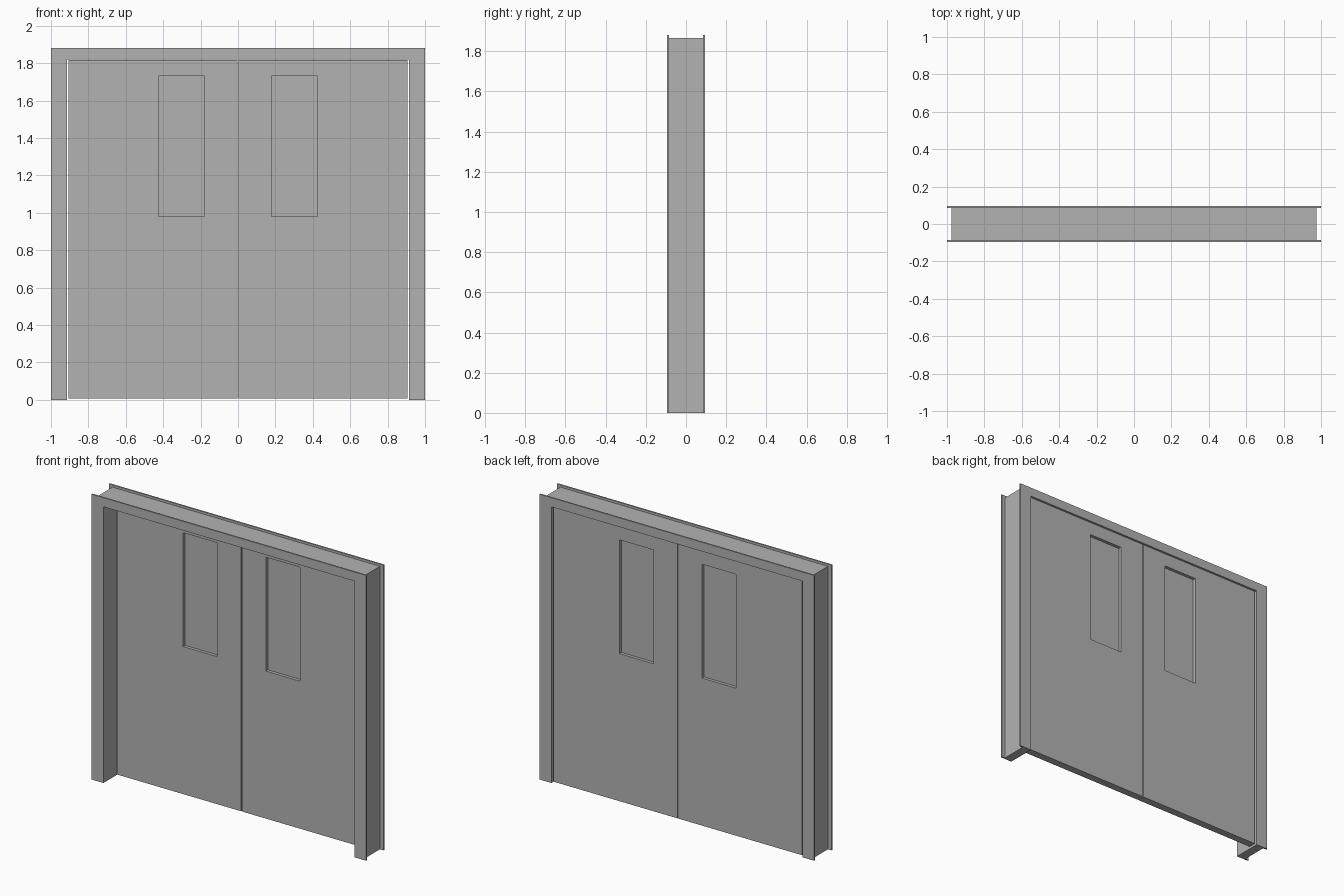
import bpy
import bmesh

cube = bpy.data.objects.get("Cube")
if cube:
    bpy.data.objects.remove(cube, do_unlink=True)

paint = bpy.data.materials.new("grey_paint")
paint.use_nodes = True
grey = (0.45, 0.45, 0.45, 1)
paint.diffuse_color = grey
paint.node_tree.nodes["Principled BSDF"].inputs["Base Color"].default_value = grey

HALF_DEPTH = 0.095
INNER_X, INNER_Z = 0.915, 1.82


def prism(name, outlines, y0, y1):
    """Extrude flat x-z outlines from y0 to y1 into one object."""
    bm = bmesh.new()
    for outline in outlines:
        face = bm.faces.new([bm.verts.new((x, y0, z)) for x, z in outline])
        new = bmesh.ops.extrude_face_region(bm, geom=[face])["geom"]
        verts = [v for v in new if isinstance(v, bmesh.types.BMVert)]
        bmesh.ops.translate(bm, vec=(0, y1 - y0, 0), verts=verts)
    bmesh.ops.recalc_face_normals(bm, faces=bm.faces)
    mesh = bpy.data.meshes.new(name)
    bm.to_mesh(mesh)
    bm.free()
    mesh.materials.append(paint)
    obj = bpy.data.objects.new(name, mesh)
    bpy.context.collection.objects.link(obj)
    return obj


def rect(x0, x1, z0, z1):
    return [(x0, z0), (x1, z0), (x1, z1), (x0, z1)]


def arch(outer_x, outer_z):
    """U-shaped outline around the doorway, open at the floor."""
    return [(-outer_x, 0), (-outer_x, outer_z), (outer_x, outer_z), (outer_x, 0),
            (INNER_X, 0), (INNER_X, INNER_Z), (-INNER_X, INNER_Z), (-INNER_X, 0)]


# Frame: jambs and head between two wider face trims
TRIM = 0.01
prism("frame_core", [arch(0.975, 1.865)], -HALF_DEPTH + TRIM, HALF_DEPTH - TRIM)
prism("front_trim", [arch(1.0, 1.88)], -HALF_DEPTH, -HALF_DEPTH + TRIM)
prism("back_trim", [arch(1.0, 1.88)], HALF_DEPTH - TRIM, HALF_DEPTH)

# Door leaves near the back face, each with a recessed window
DOOR_Y0, DOOR_Y1 = 0.036, 0.086
X0, X1, Z0, Z1 = 0.003, 0.906, 0.008, 1.816
WX0, WX1, WZ0, WZ1 = 0.178, 0.425, 0.98, 1.73
MID_Y = (DOOR_Y0 + DOOR_Y1) / 2

for side, s in (("left", 1), ("right", -1)):
    # Outline of a leaf with a window opening, as a ring of four mitred quads
    outer, inner = rect(s * X0, s * X1, Z0, Z1), rect(s * WX0, s * WX1, WZ0, WZ1)
    bm = bmesh.new()
    rings = [[bm.verts.new((x, y, z)) for x, z in loop]
             for loop, y in ((outer, DOOR_Y0), (inner, DOOR_Y0),
                             (inner, DOOR_Y1), (outer, DOOR_Y1))]
    for a, b in zip(rings, rings[1:] + rings[:1]):
        for i in range(4):
            j = (i + 1) % 4
            bm.faces.new((a[i], a[j], b[j], b[i]))
    bmesh.ops.recalc_face_normals(bm, faces=bm.faces)
    mesh = bpy.data.meshes.new(side + "_door")
    bm.to_mesh(mesh)
    bm.free()
    mesh.materials.append(paint)
    bpy.context.collection.objects.link(bpy.data.objects.new(side + "_door", mesh))

    prism(side + "_window_pane", [inner], MID_Y - 0.004, MID_Y + 0.004)
